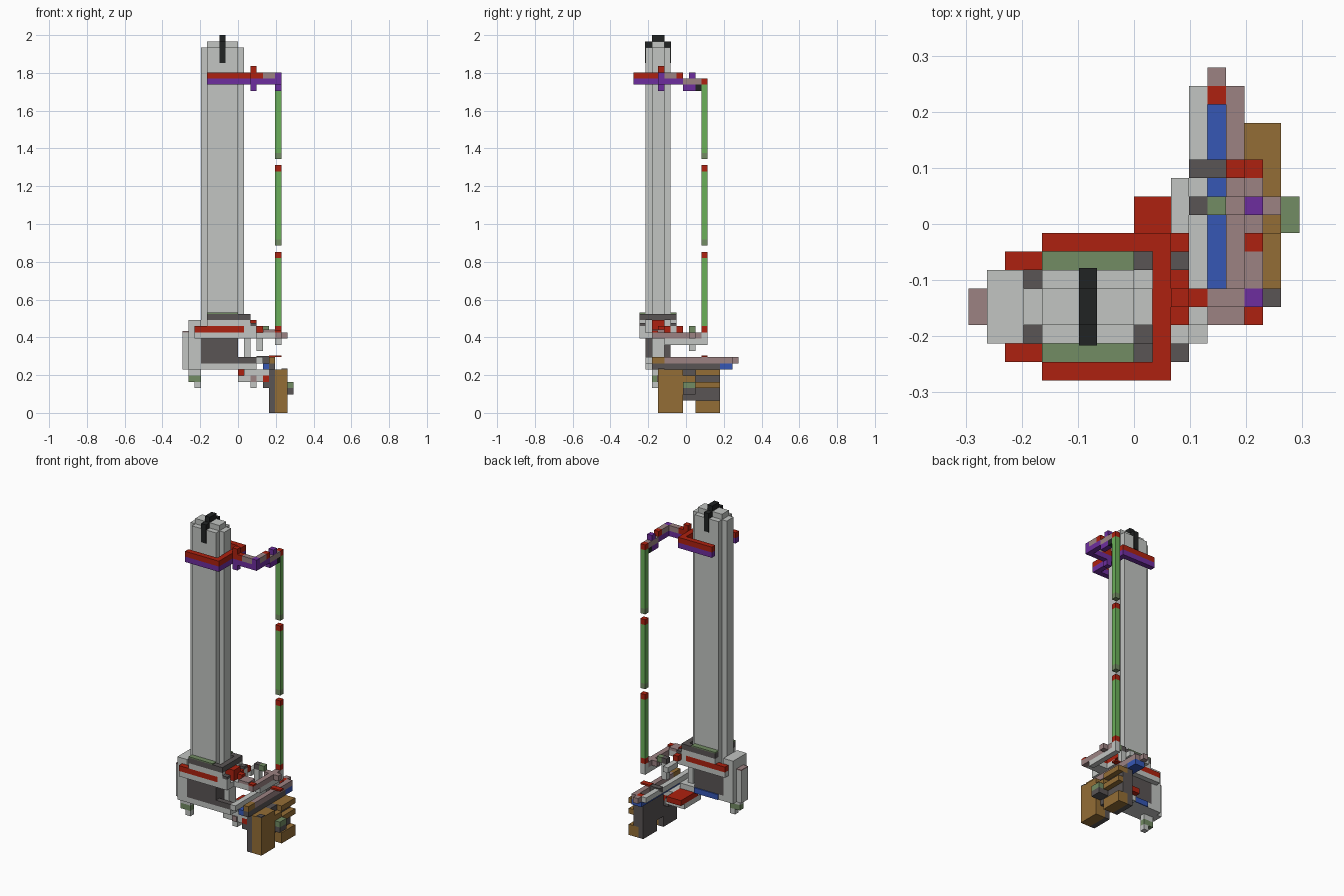
import bpy
import bmesh

if "Cube" in bpy.data.objects:
    bpy.data.objects.remove(bpy.data.objects["Cube"])

UNIT = 2 / 61  # edge of one block


def linear(c):
    return c / 12.92 if c <= 0.04045 else ((c + 0.055) / 1.055) ** 2.4


def material(name, *rgb):
    colour = [linear(c) for c in rgb] + [1]
    mat = bpy.data.materials.new(name)
    mat.use_nodes = True
    mat.diffuse_color = colour
    mat.node_tree.nodes["Principled BSDF"].inputs["Base Color"].default_value = colour
    return mat


grey = material("light grey", .76, .77, .76)
dark = material("dark grey", .35, .33, .33)
black = material("black", .13, .14, .14)
red = material("red", .68, .13, .06)
purple = material("purple", .43, .18, .62)
mauve = material("dusty mauve", .61, .51, .51)
green = material("green", .42, .69, .35)
olive = material("olive green", .45, .55, .39)
blue = material("blue", .21, .34, .71)
brown = material("brown", .58, .43, .21)


def box(name, mat, x, y, z):
    """Box between block coordinates; x, y and z are (low, high) pairs."""
    bm = bmesh.new()
    bmesh.ops.create_cube(bm, size=1)
    for v in bm.verts:
        low = [s < 0 for s in v.co]
        v.co = [(r[0] if l else r[1]) * UNIT for r, l in zip((x, y, z), low)]
        v.co.x -= 9 * UNIT
        v.co.y -= 8.5 * UNIT
    mesh = bpy.data.meshes.new(name)
    bm.to_mesh(mesh)
    bm.free()
    mesh.materials.append(mat)
    obj = bpy.data.objects.new(name, mesh)
    bpy.context.collection.objects.link(obj)
    return obj


def pair(name, mat, x, y, z):
    """Box plus its copy on the other side of the tower's centre plane."""
    box(name + "_front", mat, x, y, z)
    box(name + "_back", mat, x, (8 - y[1], 8 - y[0]), z)


# Tower with stepped corners, cap and strap
box("tower_core", grey, (4, 9), (2, 6), (12, 59))
box("tower_flanks", grey, (3, 10), (3, 5), (12, 59))
box("tower_cap", grey, (4, 9), (3, 5), (59, 60))
box("strap_top", black, (6, 7), (3, 5), (60, 61))
box("strap_shoulder", black, (6, 7), (2, 6), (59, 60))
pair("strap_end", black, (6, 7), (1.9, 2), (56.5, 60))

# Upper clamp: two-colour bracket open on one side
for name, mat, z in (("lower", purple, (53, 54)), ("upper", red, (54, 55))):
    pair("clamp_arm_" + name, mat, (4, 11), (0, 1), z)
    box("clamp_bridge_" + name, mat, (10, 11), (1, 7), z)
box("clamp_knob_top", red, (11, 12), (4, 5), (54, 56))
box("clamp_knob_bottom", purple, (11, 12), (4, 5), (52, 54))

# Upper linkage from clamp to rod
box("link_across_base", purple, (12, 15), (4, 5), (53, 54))
box("link_across_top", mauve, (13, 15), (4, 5), (54, 55))
box("link_across_joint", red, (12, 13), (4, 5), (54, 55))
box("link_corner", purple, (15, 16), (4, 5), (53, 55))
box("link_along_base", purple, (15, 16), (5, 8), (53, 54))
box("link_along_top", mauve, (15, 16), (5, 7), (54, 55))
box("link_step", red, (15, 16), (7, 8), (54, 55))
box("link_rear_base", purple, (15, 16), (8, 10), (52, 53))
box("link_rear", mauve, (15, 16), (8, 11), (53, 54))
box("link_rear_knob", purple, (15, 16), (9, 10), (54, 55))
box("link_rear_pin", black, (15, 16), (10, 11), (52, 53))

# Rod in three sections with coloured ends
for n, (start, foot) in enumerate(((13, red), (27, olive), (41, olive))):
    top = (25, 39, 53)[n]
    box(f"rod_foot_{n}", foot, (15, 16), (11, 12), (start, start + 1))
    box(f"rod_{n}", green, (15, 16), (11, 12), (start + 1, top))
    box(f"rod_tip_{n}", red, (15, 16), (11, 12), (top, top + 1))

# Lower collar around the tower
pair("collar_rim", dark, (4, 11), (1, 2), (15, 16))
box("collar_rim_side", dark, (10, 11), (2, 6), (15, 16))
pair("collar_inlay", olive, (4, 9), (1, 2), (16, 16.2))
pair("collar_body", grey, (4, 11), (1, 2), (14, 15))
pair("collar_stripe", red, (2, 10), (1, 2), (13, 14))
pair("collar_stripe_end", grey, (10, 12), (1, 2), (13, 14))
pair("collar_base", grey, (2, 12), (1, 2), (12, 13))
box("collar_side", grey, (10, 12), (2, 6), (12, 13))
pair("collar_ear", dark, (11, 12), (1, 2), (14, 14.5))
box("collar_block", red, (10, 12), (3, 5), (13, 15))

# Carriage below the tower
box("carriage_core", dark, (3, 9), (2, 6), (8, 12))
box("carriage_floor", grey, (3, 12), (2, 6), (7, 8))
box("carriage_edge", blue, (4, 9), (6, 6.2), (7, 8))
box("carriage_post", grey, (10, 11), (3, 5), (8, 12))
box("floor_step", dark, (9, 12), (2, 3), (8, 9))

# End bracket with legs
box("bracket", grey, (1, 3), (2, 6), (7, 15))
box("bracket_outer", grey, (0, 1), (3, 5), (7, 13))
box("bracket_outer_top", mauve, (0, 1), (3, 5), (13, 13.2))
box("bracket_leg", grey, (1, 3), (3, 4), (6, 7))
box("bracket_leg_sleeve", olive, (1, 3), (3, 4), (5, 6))
box("bracket_leg_tip", grey, (2, 3), (3, 4), (4, 5))

# Lower linkage from collar to rod
box("lower_link_start", red, (12, 13), (4, 5), (13, 14))
box("lower_link_base", grey, (12, 15), (3, 5), (12, 13))
box("lower_link_top", mauve, (13, 15), (3, 5), (13, 13.5))
box("lower_link_corner", mauve, (15, 16), (3, 5), (12, 13))
box("lower_link_end", red, (15, 16), (3, 4), (13, 13.3))
box("lower_link_along", mauve, (15, 16), (5, 11), (12, 13))
box("lower_link_under", grey, (15, 16), (5, 12), (11, 12))
box("rod_socket", grey, (15, 16), (11, 12), (12, 13))
box("side_link", red, (11, 12), (5, 8), (13, 14))
box("side_link_grey", grey, (11, 12), (8, 11), (12, 13))
box("cross_dark", dark, (12, 13), (9, 10), (13, 14))
box("cross_olive", olive, (13, 14), (9, 10), (13, 14))
box("cross_mauve", mauve, (14, 17), (9, 10), (12, 13))
box("cross_drop", grey, (12, 13), (9, 10), (10, 13))

# Long rail over the feet
box("rail_inner", grey, (12, 13), (2, 16), (8, 9))
box("rail_channel", blue, (13, 14), (3, 16), (7, 8))
box("rail_outer", mauve, (14, 15), (5, 16), (8, 9))
box("rail_nose", brown, (14, 15), (3, 5), (8, 9))
box("rail_under", dark, (14, 15), (3, 14), (7, 8))
box("rail_under_end", blue, (14, 15), (14, 16), (7, 8))
box("rail_stop", red, (13, 14), (15, 16), (8, 9))
box("rail_end", mauve, (13, 14), (16, 17), (8, 9))
box("rail_cross", dark, (12, 14), (11, 12), (8, 9.2))
box("rail_cross_end", red, (14, 16), (11, 12), (9, 9.3))

# Underslung mechanism
box("tray", red, (9, 12), (5, 10), (6, 7))
box("tray_front", grey, (10, 13), (4, 5), (6, 7))
box("tray_lower", grey, (9, 13), (4, 9), (5, 6))
box("tray_inset", mauve, (11, 12), (3.8, 4), (5, 6))
box("tray_keel", grey, (11, 12), (4, 7), (4, 5))
box("tray_hinge", red, (13, 14), (4, 8), (5, 6))
box("tray_hinge_base", dark, (13, 14), (4, 8), (4, 5))
box("tray_hinge_top", grey, (12, 14), (4, 8), (6, 7))

# Feet with backing plates and central bridge
box("front_foot", brown, (15, 17), (4, 8), (0, 7))
box("front_foot_plate", dark, (14, 15), (4, 8), (0, 7))
box("front_foot_top", dark, (16, 17), (4, 5), (7, 7.2))
box("rear_foot", brown, (15, 17), (10, 14), (0, 2))
box("rear_foot_middle", dark, (15, 16), (10, 14), (2, 6))
box("rear_foot_rib", brown, (16, 17), (10, 14), (4, 5))
box("rear_foot_top", brown, (15, 17), (10, 14), (6, 7))
box("rear_foot_plate", dark, (14, 15), (10, 14), (0, 7))
box("bridge", dark, (14, 16), (8, 10), (2, 7))
box("bridge_cover", brown, (16, 17), (8, 10), (5, 6))
box("bridge_knob", olive, (16, 18), (8, 10), (4, 5))
box("bridge_knob_base", dark, (16, 18), (8, 10), (3, 4))
